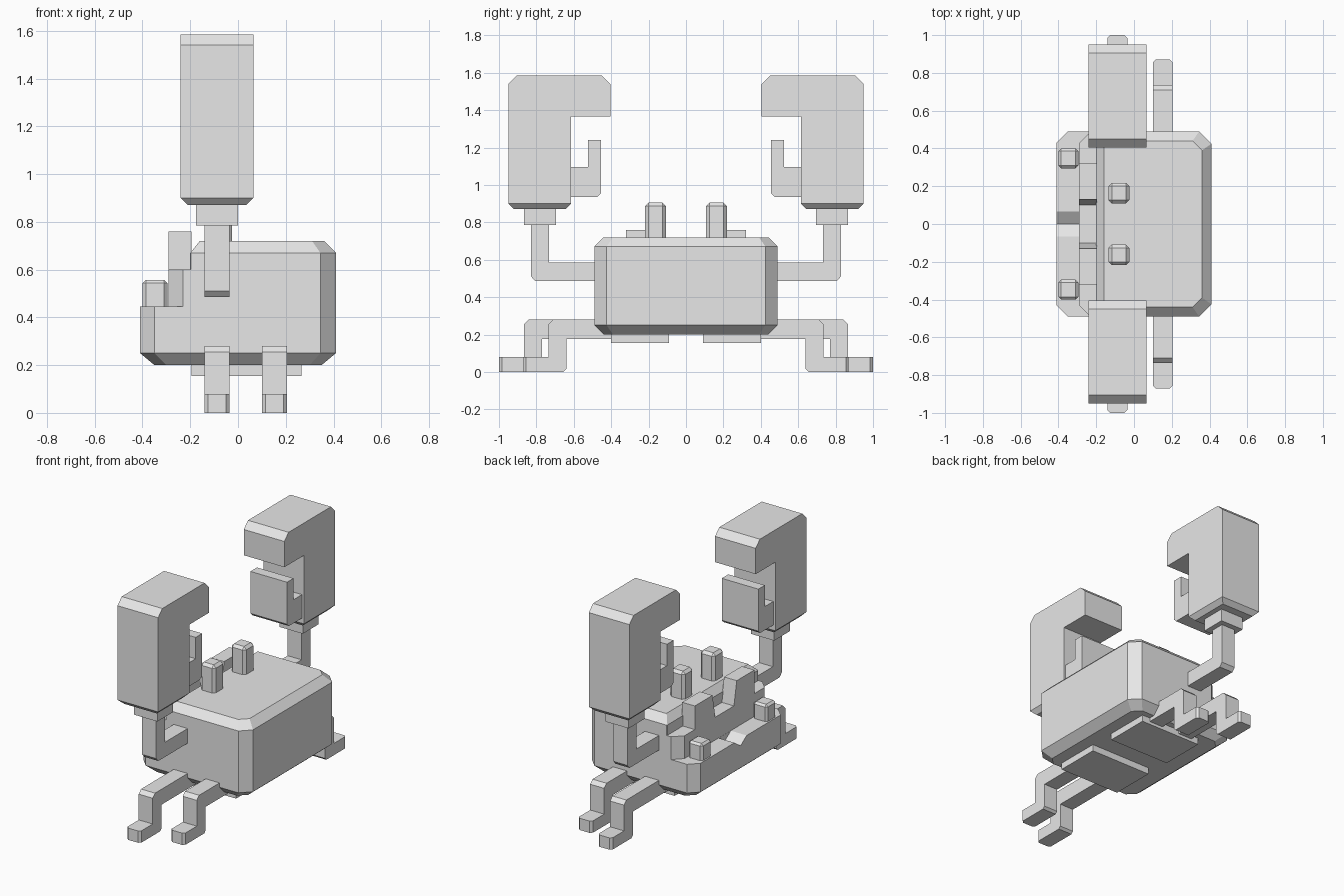
import bpy, bmesh

cube = bpy.data.objects.get("Cube")
if cube:
    bpy.data.objects.remove(cube, do_unlink=True)

GREY = (0.8, 0.8, 0.8, 1)
shell = bpy.data.materials.new("shell_grey")
shell.use_nodes = True
shell.diffuse_color = GREY
shell.node_tree.nodes["Principled BSDF"].inputs["Base Color"].default_value = GREY


def finish(bm, name):
    bmesh.ops.recalc_face_normals(bm, faces=bm.faces)
    mesh = bpy.data.meshes.new(name)
    bm.to_mesh(mesh)
    bm.free()
    mesh.materials.append(shell)
    obj = bpy.data.objects.new(name, mesh)
    bpy.context.collection.objects.link(obj)
    return obj


def bevel(bm, rule, offset):
    """Chamfer the edges whose two end points satisfy the rule."""
    edges = [e for e in bm.edges if rule(e.verts[0].co, e.verts[1].co)]
    bmesh.ops.bevel(bm, geom=edges, offset=offset, segments=1,
                    affect='EDGES', clamp_overlap=True)


def extrude(name, points, x0, x1, side=1, rule=None, offset=0.0):
    """Side profile of (y, z) points given thickness from x0 to x1."""
    bm = bmesh.new()
    face = bm.faces.new([bm.verts.new((x0, side * y, z)) for y, z in points])
    new = bmesh.ops.extrude_face_region(bm, geom=[face])["geom"]
    verts = [v for v in new if isinstance(v, bmesh.types.BMVert)]
    bmesh.ops.translate(bm, verts=verts, vec=(x1 - x0, 0, 0))
    bmesh.ops.recalc_face_normals(bm, faces=bm.faces)
    if rule:
        bevel(bm, rule, offset)
    return finish(bm, name)


def rect(y0, y1, z0, z1):
    return [(y0, z0), (y1, z0), (y1, z1), (y0, z1)]


def loft(name, rings):
    """Stack of corner-cut rectangles: z, x0, x1, half depth, back cut, face cut."""
    bm = bmesh.new()
    loops = []
    for z, x0, x1, h, a, b in rings:
        pts = [(x0 + a, -h), (x1 - b, -h), (x1, b - h), (x1, h - b),
               (x1 - b, h), (x0 + a, h), (x0, h - a), (x0, a - h)]
        loops.append([bm.verts.new((x, y, z)) for x, y in pts])
    for low, high in zip(loops, loops[1:]):
        for i in range(8):
            j = (i + 1) % 8
            bm.faces.new((low[i], low[j], high[j], high[i]))
    bm.faces.new(loops[0])
    bm.faces.new(loops[-1])
    return finish(bm, name)


# Body with a jaw ledge and a stepped brow
body = loft("body", [
    (0.2, -0.35, 0.35, 0.44, 0.05, 0.05),
    (0.25, -0.41, 0.41, 0.49, 0.06, 0.065),
    (0.445, -0.41, 0.41, 0.49, 0.06, 0.065),
    (0.445, -0.29, 0.41, 0.49, 0.06, 0.065),
    (0.6, -0.29, 0.41, 0.49, 0.06, 0.065),
    (0.6, -0.2, 0.41, 0.49, 0.004, 0.065),
    (0.67, -0.2, 0.41, 0.49, 0.004, 0.065),
    (0.72, -0.16, 0.36, 0.44, 0.004, 0.05)])

# Notch in the middle of the jaw
cutter = extrude("notch_cutter", [(-0.08, 0.455), (0.08, 0.455), (0, 0.4)], -0.5, -0.291)
cutter.hide_render = True
cut = body.modifiers.new("notch", 'BOOLEAN')
cut.operation = 'DIFFERENCE'
cut.solver = 'EXACT'
cut.object = cutter
bpy.context.view_layer.objects.active = body
bpy.ops.object.modifier_apply(modifier=cut.name)
bpy.data.objects.remove(cutter, do_unlink=True)


def top_or_upright(z):
    """Edges of the top face plus the upright corners."""
    return lambda a, b: max(a.z, b.z) > z - 0.001


def claw_base(a, b):
    return a.z < 0.871 and b.z < 0.871


for side, label in ((1, "back"), (-1, "front")):
    # Legs: same bent shape, one reaching further out
    for leg, x, reach in (("left", 0.1, 0), ("right", -0.14, 0.13)):
        tip = 0.87 + reach
        points = [(0.4, 0.175), (0.64 + reach, 0.175), (0.64 + reach, 0.015),
                  (0.655 + reach, 0), (tip, 0), (tip, 0.08),
                  (0.735 + reach, 0.08), (0.735 + reach, 0.255),
                  (0.71 + reach, 0.28), (0.4, 0.28)]
        extrude(f"{label}_{leg}_leg", points, x, x + 0.105, side,
                lambda a, b: min(abs(a.y), abs(b.y)) > tip - 0.001
                and abs(a.z - b.z) > 0.05, 0.015)

    # Arm, wrist, claw and thumb
    extrude(f"{label}_arm",
            [(0.45, 0.485), (0.805, 0.485), (0.828, 0.51), (0.828, 0.8),
             (0.732, 0.8), (0.732, 0.585), (0.45, 0.585)], -0.14, -0.035, side)
    extrude(f"{label}_wrist", rect(0.695, 0.865, 0.785, 0.88), -0.175, 0, side)
    extrude(f"{label}_claw",
            [(0.615, 0.87), (0.95, 0.87), (0.95, 1.54), (0.905, 1.585),
             (0.45, 1.585), (0.405, 1.54), (0.405, 1.365), (0.615, 1.365)],
            -0.24, 0.065, side, claw_base, 0.03)
    extrude(f"{label}_thumb",
            [(0.63, 0.935), (0.475, 0.935), (0.455, 0.955), (0.455, 1.24),
             (0.525, 1.24), (0.525, 1.095), (0.63, 1.095)], -0.225, 0.05, side)

    # Eye stalk, brow ridge, tooth and belly plate
    extrude(f"{label}_eye", rect(0.108, 0.218, 0.7, 0.905), -0.135, -0.025, side,
            top_or_upright(0.905), 0.018)
    extrude(f"{label}_brow", [(0.1, 0.6), (0.32, 0.6), (0.32, 0.76), (0.13, 0.76)],
            -0.29, -0.195, side)
    extrude(f"{label}_tooth", rect(0.295, 0.4, 0.43, 0.557), -0.4, -0.295, side,
            top_or_upright(0.557), 0.014)
    extrude(f"{label}_belly_plate", rect(0.09, 0.4, 0.155, 0.21), -0.195, 0.265, side)
